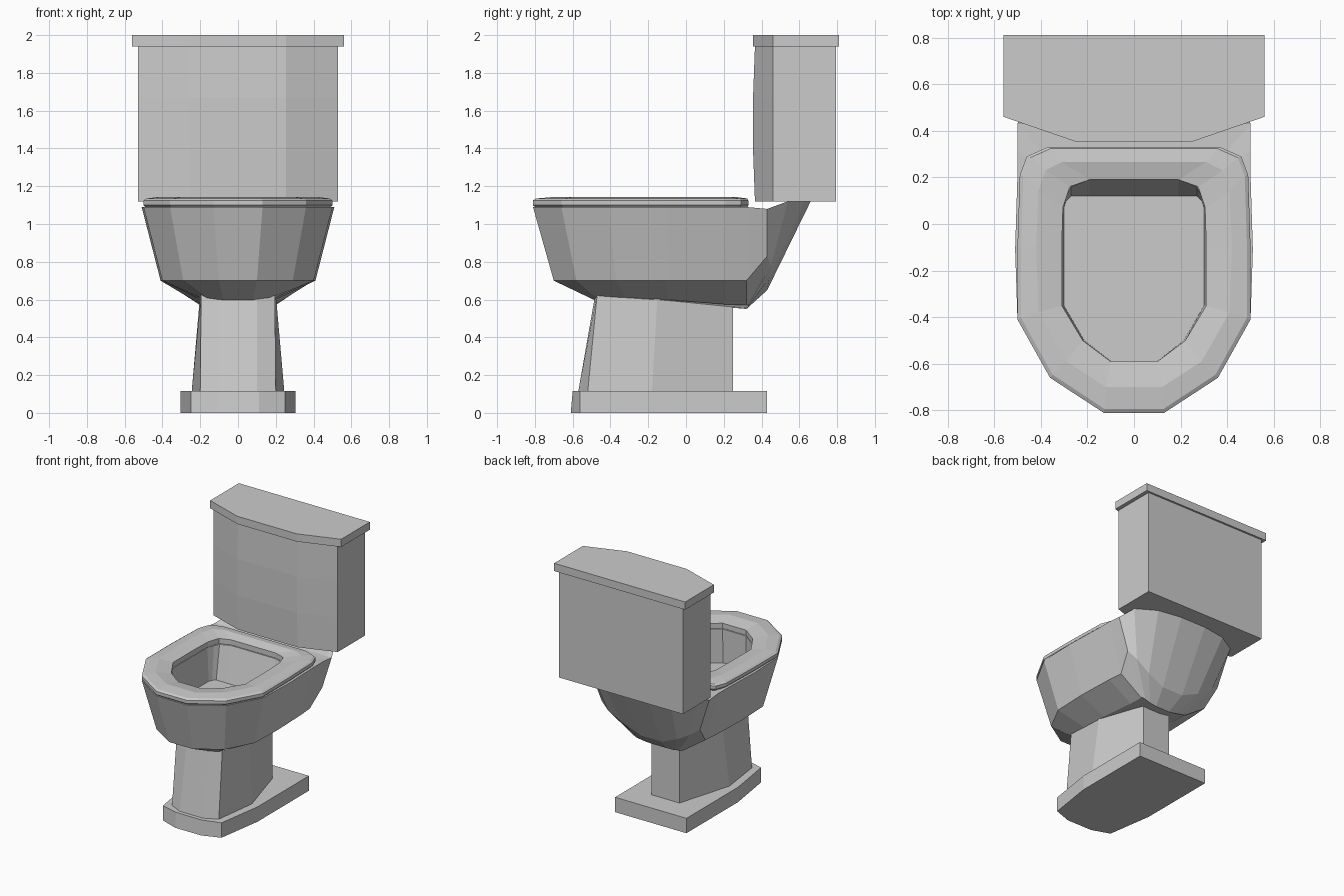
import bpy, bmesh

cube = bpy.data.objects.get("Cube")
if cube:
    bpy.data.objects.remove(cube, do_unlink=True)

ceramic = bpy.data.materials.new("grey_ceramic")
ceramic.use_nodes = True
ceramic.diffuse_color = (0.6, 0.6, 0.6, 1)
ceramic.node_tree.nodes["Principled BSDF"].inputs["Base Color"].default_value = (0.6, 0.6, 0.6, 1)


def at(outline, z):
    """Lift a flat half outline to a height."""
    return [(x, y, z) for x, y in outline]


def loft(name, halves, closed=False):
    """Mirror half outlines into rings and skin them; cap the ends or close the loop."""
    bm = bmesh.new()
    rings = []
    for half in halves:
        full = list(half) + [(-x, y, z) for x, y, z in reversed(half)]
        rings.append([bm.verts.new(p) for p in full])
    pairs = list(zip(rings, rings[1:]))
    if closed:
        pairs.append((rings[-1], rings[0]))
    else:
        bm.faces.new(rings[0])
        bm.faces.new(rings[-1])
    n = len(rings[0])
    for a, b in pairs:
        for i in range(n):
            j = (i + 1) % n
            bm.faces.new((a[i], a[j], b[j], b[i]))
    bmesh.ops.remove_doubles(bm, verts=bm.verts, dist=0.0005)
    bmesh.ops.recalc_face_normals(bm, faces=bm.faces)
    mesh = bpy.data.meshes.new(name)
    bm.to_mesh(mesh)
    bm.free()
    mesh.materials.append(ceramic)
    obj = bpy.data.objects.new(name, mesh)
    bpy.context.collection.objects.link(obj)
    return obj


# Foot plate
foot = [(.11, -.61), (.25, -.56), (.305, -.2), (.305, .43)]
loft("foot_plate", [at(foot, 0), at([(x, max(y, -.6)) for x, y in foot], .115)])

# Pedestal, narrowing towards the back and top
loft("pedestal", [at([(.1, -.57), (.2, -.52), (.245, -.18), (.12, .25)], .115),
                  at([(.1, -.48), (.195, -.47), (.2, -.15), (.12, .25)], .63)])

# Bowl: front columns first, then the funnel that rises under the tank
front_rim = [(.13, -.81), (.36, -.66), (.5, -.41), (.51, -.11), (.5, .21), (.5, .32)]
front_mid = [(.1, -.7), (.29, -.58), (.4, -.37), (.41, -.1), (.4, .2), (.39, .32)]
low = [(.08, -.48, .595), (.16, -.47, .605), (.2, -.32, .61), (.2, -.1, .6),
       (.2, .2, .575), (.2, .32, .57), (.2, .33, .57), (.17, .33, .565),
       (.12, .325, .555), (.06, .32, .55)]
mid = at(front_mid, .7) + [(.42, .43, .83), (.35, .45, .78), (.23, .44, .71), (.09, .43, .65)]
rim = at(front_rim, 1.09) + [(.5, .43, 1.08), (.45, .54, 1.12), (.3, .63, 1.12), (.11, .66, 1.12)]
deck = rim[:7] + [(x, .43, 1.08) for x in (.45, .3, .11)]
hole = [(.1, -.59), (.22, -.5), (.31, -.35), (.31, -.11), (.31, .07),
        (.29, .12), (.27, .16), (.19, .19), (.12, .19), (.06, .19)]
floor = [(x * .97, min(y, .12)) for x, y in hole[:5]] + [
    (.29, .1), (.27, .12), (.19, .12), (.12, .12), (.06, .12)]
loft("bowl", [low, mid, rim, deck, at(hole, 1.08), at(floor, .82)])

# Seat ring with a raised ridge
outer = [(.13, -.81), (.36, -.66), (.5, -.41), (.5, -.1), (.49, .21), (.46, .29), (.37, .33)]
ridge = [(.12, -.7), (.29, -.59), (.41, -.38), (.42, -.1), (.41, .14), (.38, .23), (.31, .265)]
inner = [(.1, -.59), (.22, -.5), (.31, -.35), (.31, -.1), (.305, .07), (.275, .16), (.19, .19)]
shoulder = [(x * .97, y * .98) for x, y in outer]
loft("seat", [at(shoulder, 1.085), at(outer, 1.1), at(outer, 1.125), at(shoulder, 1.135),
              at(ridge, 1.143), at(inner, 1.125), at(inner, 1.085)], closed=True)


# Tank with a faceted, slightly bulging front, and its lid
def tank_outline(half_width, front, back):
    return [(.255, front), (half_width, .46), (half_width, back)]


loft("tank", [at(tank_outline(.53, front, .795), z)
              for front, z in ((.365, 1.12), (.355, 1.39), (.355, 1.67), (.365, 1.94))])
lid = tank_outline(.56, .355, .81)
loft("tank_lid", [at(lid, 1.94), at(lid, 2)])
